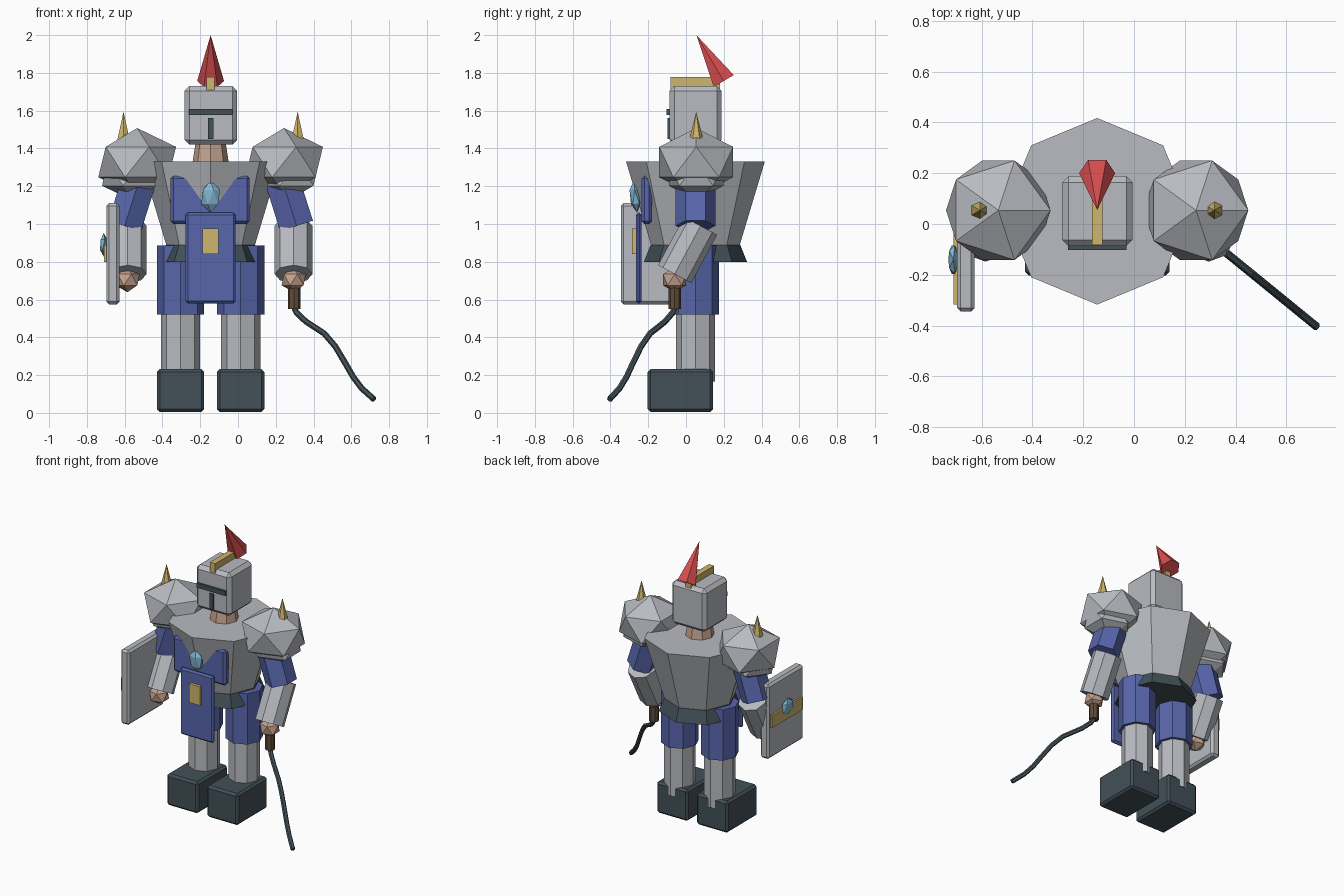
import bpy, bmesh, math
from mathutils import Vector, Matrix

if "Cube" in bpy.data.objects:
    bpy.data.objects.remove(bpy.data.objects["Cube"])


def material(name, r, g, b):
    lin = [((c / 255 + 0.055) / 1.055) ** 2.4 for c in (r, g, b)]
    m = bpy.data.materials.new(name)
    m.diffuse_color = (*lin, 1)
    m.use_nodes = True
    m.node_tree.nodes["Principled BSDF"].inputs["Base Color"].default_value = m.diffuse_color
    return m


STEEL = material("steel", 184, 187, 193)
BLUE = material("blue_cloth", 88, 102, 172)
DARK = material("dark_leather", 66, 80, 88)
GOLD = material("gold", 206, 182, 108)
RED = material("red_plume", 216, 78, 80)
SKIN = material("skin", 196, 162, 142)
BROWN = material("brown_grip", 98, 76, 58)
GEM = material("blue_gem", 132, 184, 212)


def finish(name, bm, mat):
    bmesh.ops.recalc_face_normals(bm, faces=bm.faces[:])
    me = bpy.data.meshes.new(name)
    bm.to_mesh(me)
    bm.free()
    me.materials.append(mat)
    ob = bpy.data.objects.new(name, me)
    bpy.context.collection.objects.link(ob)
    return ob


def box(name, x, y, z, mat, bevel=0.0):
    """Box from (min, max) ranges, with chamfered edges."""
    bm = bmesh.new()
    bmesh.ops.create_cube(bm, size=1)
    for v in bm.verts:
        v.co = [r[0] + (c + 0.5) * (r[1] - r[0]) for r, c in zip((x, y, z), v.co)]
    if bevel:
        bmesh.ops.bevel(bm, geom=bm.edges[:], offset=bevel, segments=1,
                        affect='EDGES', profile=0.5)
    return finish(name, bm, mat)


def tube(name, p0, p1, r0, r1, mat, sides=8, spin=0.0):
    """Prism, frustum or spike running from p0 to p1."""
    p0, p1 = Vector(p0), Vector(p1)
    d = p1 - p0
    bm = bmesh.new()
    bmesh.ops.create_cone(bm, cap_ends=True, segments=sides, radius1=r0,
                          radius2=r1, depth=d.length)
    rot = Vector((0, 0, 1)).rotation_difference(d).to_matrix().to_4x4()
    bm.transform(Matrix.Translation((p0 + p1) / 2) @ rot @ Matrix.Rotation(spin, 4, 'Z'))
    return finish(name, bm, mat)


def ico(name, centre, scale, mat, tilt=0.0):
    bm = bmesh.new()
    bmesh.ops.create_icosphere(bm, subdivisions=1, radius=1)
    bm.transform(Matrix.Translation(centre) @ Matrix.Rotation(tilt, 4, 'X')
                 @ Matrix.Diagonal((*scale, 1)))
    return finish(name, bm, mat)


CX, CY = -0.145, 0.05     # body axis

# Helmet, visor slits, crest and plume
box("helmet", (-0.283, -0.005), (-0.087, 0.188), (1.42, 1.73), STEEL, 0.025)
box("visor_slit", (-0.26, -0.03), (-0.102, -0.07), (1.577, 1.61), DARK)
box("breath_slit", (-0.16, -0.13), (-0.098, -0.07), (1.45, 1.56), DARK)
box("crest_bar", (CX - 0.021, CX + 0.021), (-0.083, 0.18), (1.70, 1.777), GOLD)
tube("plume", (CX, 0.2, 1.757), (CX, 0.055, 2.0), 0.071, 0, RED, 6, math.pi / 2)
tube("neck", (CX, CY, 1.30), (CX, CY, 1.46), 0.1, 0.075, SKIN)

# Torso and waist
tube("breastplate", (CX, CY, 0.89), (CX, CY, 1.33), 0.235, 0.367, STEEL)
tube("belt", (CX, CY, 0.80), (CX, CY, 0.89), 0.273, 0.237, DARK)
box("chest_cloth", (-0.357, 0.062), (-0.235, -0.18), (1.0, 1.255), BLUE, 0.015)
box("tabard", (-0.278, -0.013), (-0.265, -0.235), (0.58, 1.06), BLUE, 0.012)
box("tabard_plate", (-0.188, -0.103), (-0.287, -0.25), (0.84, 0.975), GOLD)
ico("chest_gem", (CX, -0.268, 1.145), (0.055, 0.032, 0.085), GEM, 0.1)

for side, s in (("left", -1), ("right", 1)):
    def mx(d):
        return CX + s * d

    # Legs and boots
    lx = mx(0.159)
    tube(side + "_trouser", (lx, CY, 0.52), (lx, CY, 0.885), 0.125, 0.125, BLUE)
    tube(side + "_shin", (lx, CY, 0.165), (lx, CY, 0.56), 0.104, 0.104, STEEL)
    box(side + "_boot", (lx - 0.125, lx + 0.125), (-0.203, 0.143), (0.005, 0.232),
        DARK, 0.015)

    # Arms and hands
    tube(side + "_sleeve", (mx(0.455), CY, 0.99), (mx(0.36), CY, 1.29), 0.105, 0.105,
         BLUE, 6)
    tube(side + "_forearm", (mx(0.439), -0.06, 0.735), (mx(0.439), 0.077, 0.99),
         0.1, 0.1, STEEL)
    ico(side + "_hand", (mx(0.44), -0.06, 0.705), (0.072, 0.072, 0.066), SKIN)

    # Shoulder guards with spikes
    px = mx(0.389)
    ico(side + "_pauldron", (px, 0.054, 1.328), (0.23, 0.23, 0.18), STEEL)
    ico(side + "_pauldron_rim", (px + s * 0.025, 0.054, 1.265), (0.18, 0.17, 0.14), STEEL)
    tube(side + "_spike", (mx(0.461), 0.054, 1.42), (mx(0.461), 0.054, 1.595),
         0.044, 0, GOLD, 6)

# Shield on the outer side of one forearm
box("shield", (-0.697, -0.627), (-0.345, 0.06), (0.575, 1.11), STEEL, 0.015)
box("shield_band", (-0.71, -0.68), (-0.316, 0.035), (0.80, 0.89), GOLD)
ico("shield_gem", (-0.711, -0.14, 0.89), (0.022, 0.066, 0.062), GEM)

# Whip: grip and a lash swept along a bent path
tube("whip_grip", (0.297, -0.06, 0.55), (0.297, -0.06, 0.69), 0.033, 0.033, BROWN)
path = [(0.297, 0.56), (0.31, 0.53), (0.36, 0.483), (0.457, 0.42), (0.515, 0.352),
        (0.57, 0.26), (0.61, 0.19), (0.655, 0.13), (0.72, 0.072)]
bm = bmesh.new()
rings = []
pts = [Vector((x, -0.06 - 0.815 * (x - 0.297), z)) for x, z in path]
for i, p in enumerate(pts):
    d = (pts[min(i + 1, len(pts) - 1)] - pts[max(i - 1, 0)]).normalized()
    u = Vector((0.815, 1, 0)).normalized()
    w = d.cross(u)
    rings.append([bm.verts.new(p + 0.016 * (math.cos(a) * u + math.sin(a) * w))
                  for a in (k * math.pi / 3 for k in range(6))])
for a, b in zip(rings, rings[1:]):
    for k in range(6):
        bm.faces.new((a[k], a[k - 1], b[k - 1], b[k]))
bm.faces.new(rings[0])
bm.faces.new(rings[-1])
finish("whip_lash", bm, DARK)
